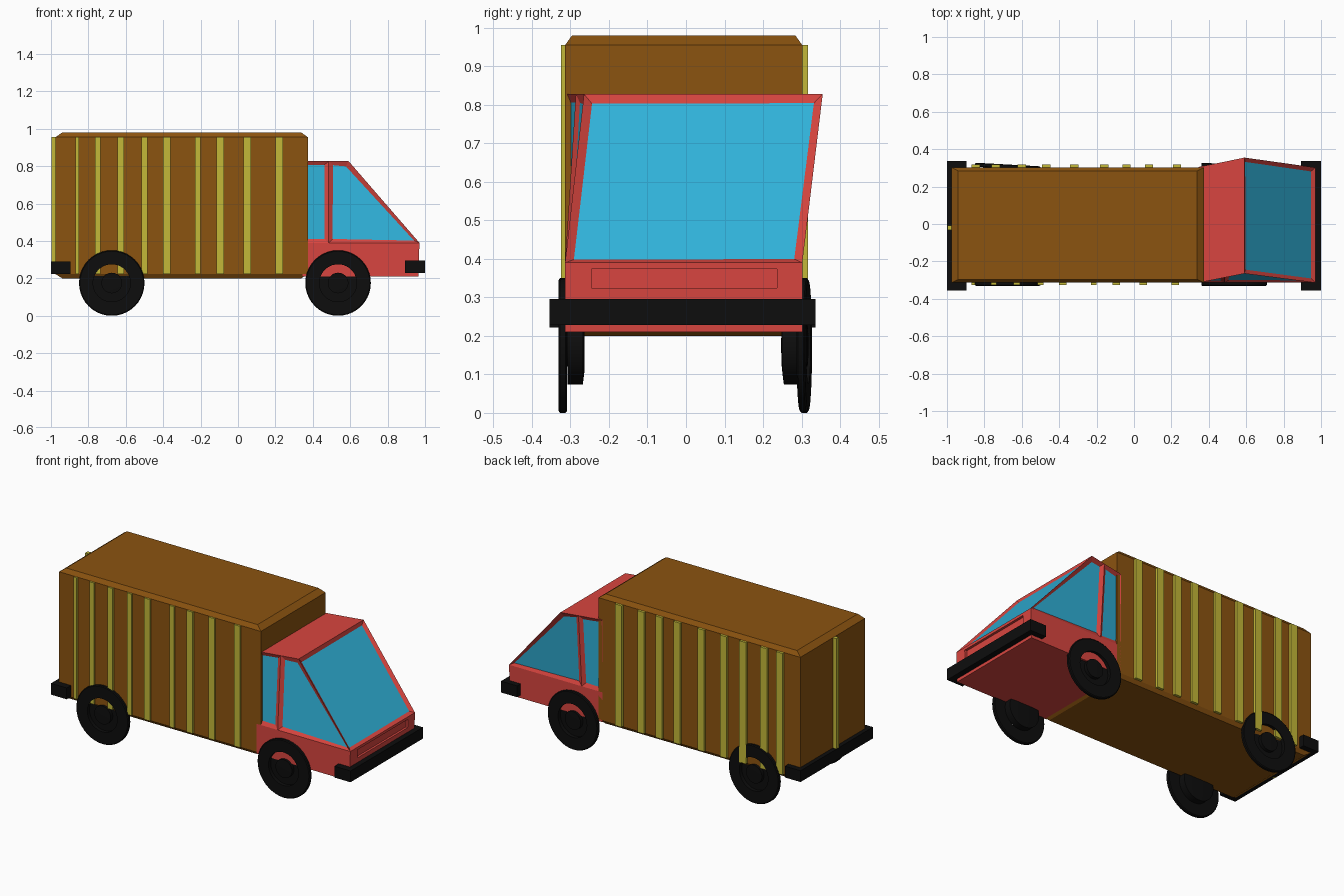
import bpy, bmesh, math
from mathutils import Vector

if "Cube" in bpy.data.objects:
    bpy.data.objects.remove(bpy.data.objects["Cube"])


def mat(name, r, g, b):
    m = bpy.data.materials.new(name)
    m.diffuse_color = (r, g, b, 1)
    m.use_nodes = True
    m.node_tree.nodes["Principled BSDF"].inputs["Base Color"].default_value = m.diffuse_color
    return m


BROWN = mat("brown", 0.26, 0.087, 0.005)
YELLOW = mat("yellow", 0.55, 0.48, 0.04)
RED = mat("red", 0.69, 0.06, 0.05)
GLASS = mat("glass", 0.03, 0.46, 0.72)
BLACK = mat("black", 0.004, 0.004, 0.004)


def finish(name, bm, *mats):
    bmesh.ops.recalc_face_normals(bm, faces=bm.faces[:])
    me = bpy.data.meshes.new(name)
    bm.to_mesh(me)
    bm.free()
    for m in mats:
        me.materials.append(m)
    ob = bpy.data.objects.new(name, me)
    bpy.context.collection.objects.link(ob)
    return ob


def box(name, x, y, z, m):
    bm = bmesh.new()
    bmesh.ops.create_cube(bm, size=1)
    for v in bm.verts:
        v.co = [(a + b) / 2 + c * (b - a) for (a, b), c in zip((x, y, z), v.co)]
    return finish(name, bm, m)


def lathe(name, profile, x, y, z, turn=0, seg=40):
    """Closed (radius, y) profile turned about the y axis."""
    bm = bmesh.new()
    vs = [bm.verts.new((r, d, 0)) for r, d in profile]
    es = [bm.edges.new((vs[i], vs[(i + 1) % len(vs)])) for i in range(len(vs))]
    bmesh.ops.spin(bm, geom=vs + es, cent=(0, 0, 0), axis=(0, 1, 0),
                   angle=2 * math.pi, steps=seg)
    bmesh.ops.remove_doubles(bm, verts=bm.verts[:], dist=1e-4)
    ob = finish(name, bm, BLACK)
    ob.location = (x, y, z)
    ob.rotation_euler.z = turn
    bpy.ops.object.select_all(action='DESELECT')
    ob.select_set(True)
    bpy.context.view_layer.objects.active = ob
    bpy.ops.object.shade_smooth_by_angle(angle=math.radians(35))
    return ob


# Cargo box with chamfered top and bottom rims
bm = bmesh.new()
loops = []
for z, ix, iy in ((0.2, 0.035, 0.015), (0.222, 0, 0), (0.955, 0, 0), (0.98, 0.035, 0.018)):
    x0, x1, y0, y1 = -0.975 + ix, 0.373 - ix, -0.314 + iy, 0.302 - iy
    loops.append([bm.verts.new((x, y, z)) for x, y in ((x0, y0), (x1, y0), (x1, y1), (x0, y1))])
for a, b in zip(loops, loops[1:]):
    for i in range(4):
        j = (i + 1) % 4
        bm.faces.new((a[i], a[j], b[j], b[i]))
bm.faces.new(loops[0])
bm.faces.new(loops[-1])
finish("cargo_box", bm, BROWN)

# Upright ribs on both sides and the back
right_ribs = ((-0.86, .02), (-0.75, .03), (-0.627, .035), (-0.5, .03), (-0.38, .04),
              (-0.215, .03), (-0.095, .04), (0.05, .04), (0.22, .04))
left_ribs = [(x, 0.045) for x in (-0.845, -0.74, -0.6, -0.47, -0.32, -0.16, -0.04, 0.08, 0.23)]
for side, ribs, y in (("right", right_ribs, (-0.325, -0.305)), ("left", left_ribs, (0.293, 0.317))):
    for i, (x, w) in enumerate(ribs):
        box(f"{side}_rib_{i}", (x - w / 2, x + w / 2), y, (0.222, 0.955), YELLOW)
box("back_rib", (-0.998, -0.965), (-0.032, -0.008), (0.222, 0.955), YELLOW)

# Cab: one leaning shell with inset window panes
bm = bmesh.new()
stations = {  # x, z, right y, left y
    "floor_back": (0.345, 0.21, -0.314, 0.302), "floor_front": (0.965, 0.21, -0.314, 0.302),
    "floor_mid": (0.485, 0.21, -0.314, 0.302),
    "waist_back": (0.345, 0.39, -0.314, 0.302), "waist_mid": (0.485, 0.39, -0.314, 0.302),
    "waist_front": (0.97, 0.39, -0.314, 0.302),
    "roof_back": (0.345, 0.828, -0.314, 0.305), "roof_mid": (0.485, 0.828, -0.286, 0.333),
    "roof_front": (0.59, 0.828, -0.265, 0.355)}
R = {k: bm.verts.new((x, a, z)) for k, (x, z, a, b) in stations.items()}
L = {k: bm.verts.new((x, b, z)) for k, (x, z, a, b) in stations.items()}
panes = []
for S in (R, L):
    for a, b in (("back", "mid"), ("mid", "front")):
        bm.faces.new([S[k] for k in ("floor_" + a, "floor_" + b, "waist_" + b, "waist_" + a)])
        panes.append(bm.faces.new([S[k] for k in ("waist_" + a, "waist_" + b, "roof_" + b, "roof_" + a)]))
rim = ["floor_back", "floor_mid", "floor_front", "waist_front", "roof_front",
       "roof_mid", "roof_back", "waist_back"]
for a, b in zip(rim, rim[1:] + rim[:1]):
    f = bm.faces.new((R[a], R[b], L[b], L[a]))
    if a == "waist_front":
        panes.append(f)
bmesh.ops.recalc_face_normals(bm, faces=bm.faces[:])
bmesh.ops.inset_individual(bm, faces=panes, thickness=0.031, depth=-0.012)
for f in panes:
    f.material_index = 1
cab = finish("cab", bm, RED, GLASS)

# Recessed grille panel in the nose
cutter = box("grille_cutter", (0.955, 1.0), (-0.245, 0.236), (0.324, 0.374), RED)
cutter.hide_render = True
cutter.hide_set(True)
cut = cab.modifiers.new("grille", 'BOOLEAN')
cut.operation = 'DIFFERENCE'
cut.solver = 'EXACT'
cut.object = cutter

# Bumpers
box("front_bumper", (0.892, 1.0), (-0.355, 0.336), (0.228, 0.296), BLACK)
box("back_bumper", (-1.0, -0.895), (-0.355, 0.336), (0.222, 0.29), BLACK)

# Wheels: open tyre ring, brake drum behind it, hub cap; left pair toes slightly
tyre = ((0.1, -0.011), (0.17, -0.011), (0.175, -0.007), (0.175, 0.007), (0.17, 0.011), (0.1, 0.011))
for end, x in (("front", 0.535), ("back", -0.675)):
    for side, s, y, turn in (("right", -1, -0.32, 0), ("left", 1, 0.307, math.radians(-3.2))):
        lathe(f"{end}_{side}_tyre", tyre, x, y, 0.175, turn)
        drum = [(0, -0.012 * s), (0.101, -0.012 * s), (0.101, -0.052 * s), (0.07, -0.056 * s), (0, -0.056 * s)]
        lathe(f"{end}_{side}_drum", drum, x, y, 0.175, turn)
        cap = [(0, -0.02 * s), (0.055, -0.02 * s), (0.055, 0.008 * s), (0, 0.01 * s)]
        lathe(f"{end}_{side}_hub_cap", cap, x, y, 0.175, turn)
